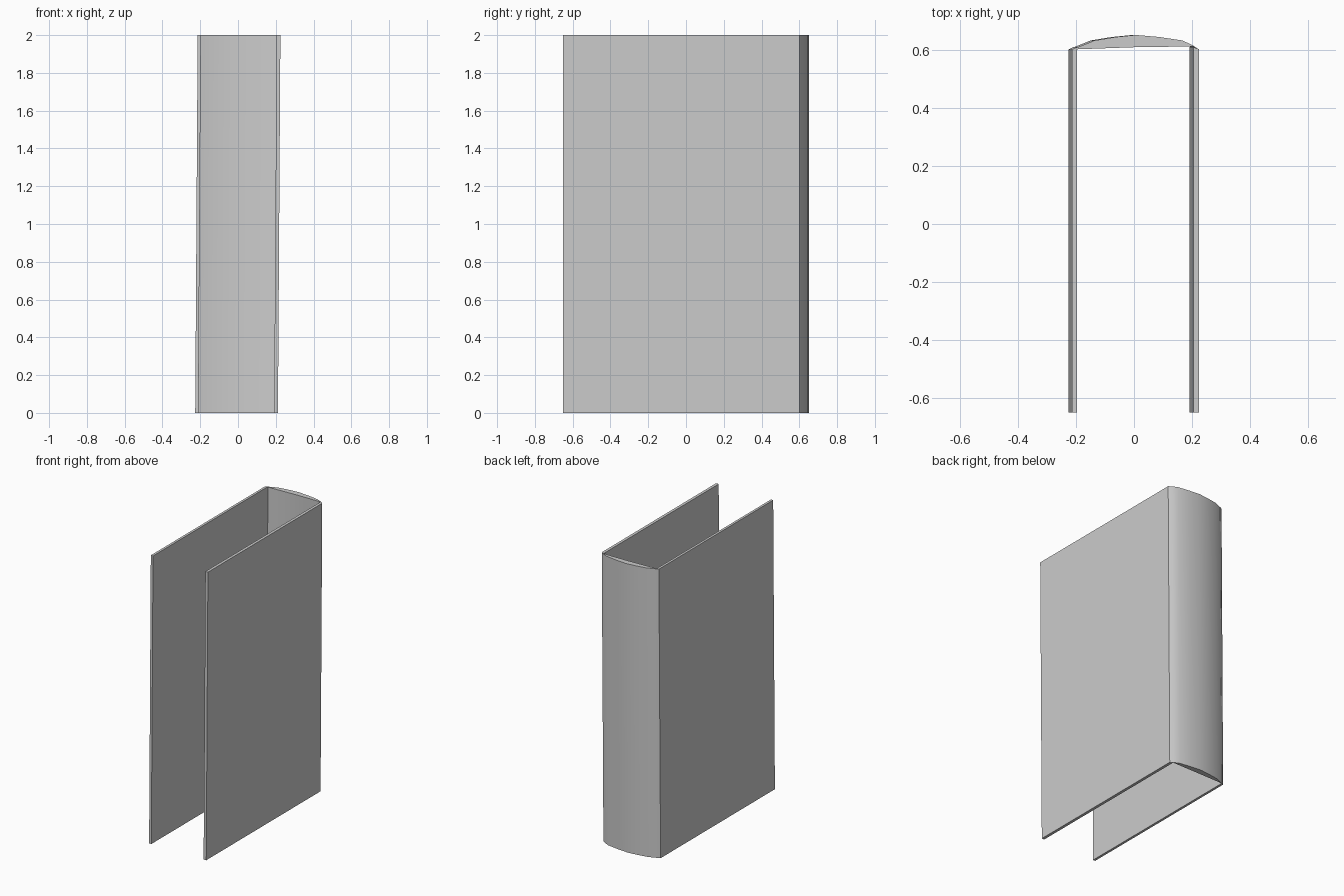
import bpy
import bmesh
import math

HEIGHT = 2.0
LEAN = 0.013  # sideways drift from bottom to top

cube = bpy.data.objects.get("Cube")
if cube:
    bpy.data.objects.remove(cube, do_unlink=True)


def extruded_profile(name, profile):
    """Raise a plan outline to full height with a slight sideways lean."""
    bm = bmesh.new()
    base = bm.faces.new([bm.verts.new((x - LEAN / 2, y, 0)) for x, y in profile])
    top = bmesh.ops.extrude_face_region(bm, geom=[base], use_keep_orig=True)["geom"]
    verts = [g for g in top if isinstance(g, bmesh.types.BMVert)]
    bmesh.ops.translate(bm, verts=verts, vec=(LEAN, 0, HEIGHT))
    bmesh.ops.recalc_face_normals(bm, faces=bm.faces)
    mesh = bpy.data.meshes.new(name)
    bm.to_mesh(mesh)
    bm.free()
    obj = bpy.data.objects.new(name, mesh)
    bpy.context.collection.objects.link(obj)
    return obj


# Flat cover boards
for name, inner, outer in (("left_cover_board", 0.198, 0.218),
                           ("right_cover_board", -0.203, -0.22)):
    extruded_profile(name, [(inner, -0.65), (outer, -0.65),
                            (outer, 0.602), (inner, 0.61)])

# Rounded spine with a flat inner face
spine = extruded_profile("spine", [
    (-0.22, 0.602), (-0.195, 0.612), (-0.143, 0.633), (-0.07, 0.645),
    (0, 0.652), (0.08, 0.645), (0.16, 0.633), (0.195, 0.617),
    (0.218, 0.602), (0.198, 0.612), (-0.203, 0.609)])
bpy.ops.object.select_all(action="DESELECT")
spine.select_set(True)
bpy.context.view_layer.objects.active = spine
bpy.ops.object.shade_smooth_by_angle(angle=math.radians(30))
